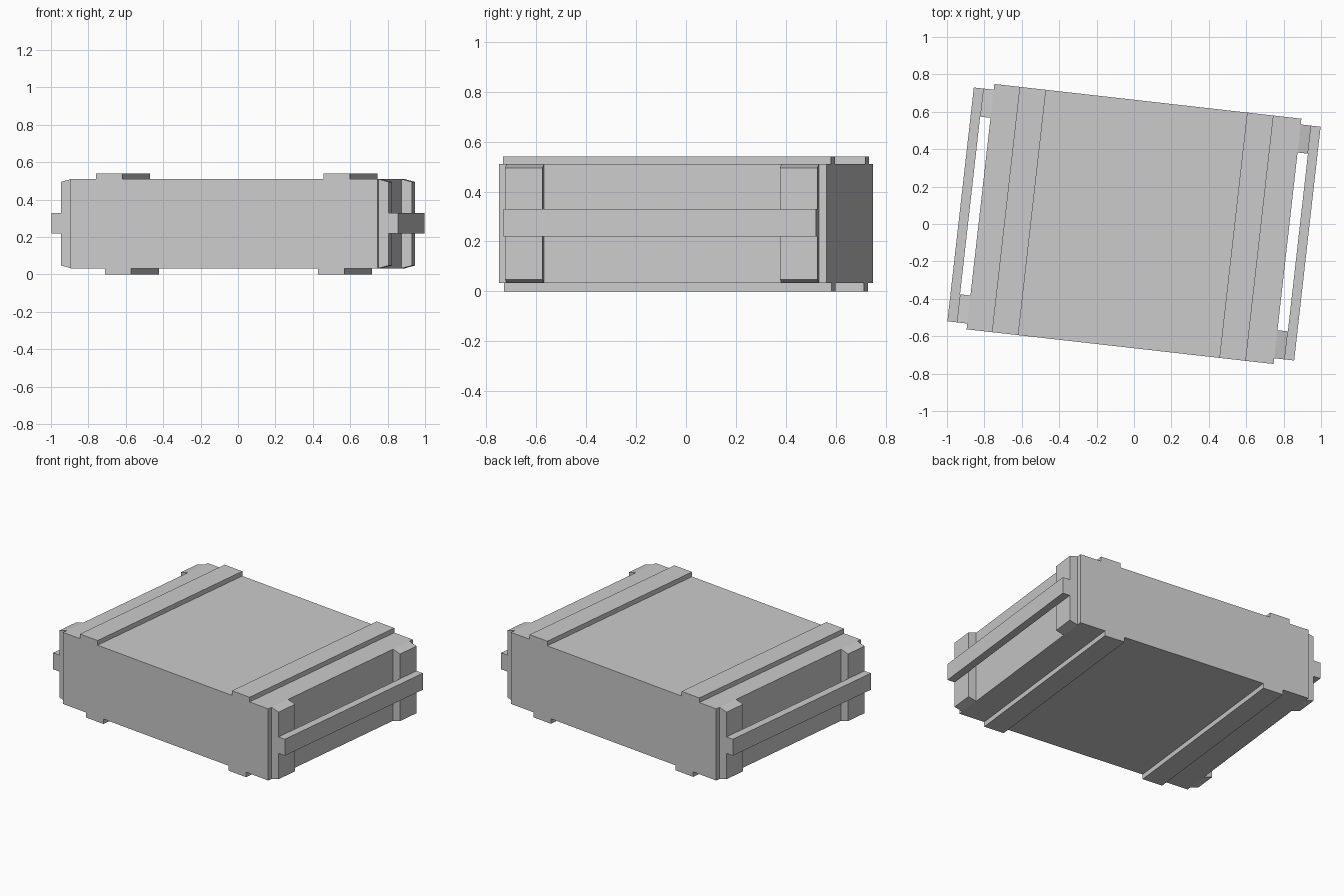
import bpy
import bmesh
import math
from mathutils import Matrix

cube = bpy.data.objects.get("Cube")
if cube:
    bpy.data.objects.remove(cube, do_unlink=True)

GREY = (0.6, 0.6, 0.6, 1)
mat = bpy.data.materials.new("plain grey")
mat.use_nodes = True
mat.diffuse_color = GREY
mat.node_tree.nodes["Principled BSDF"].inputs["Base Color"].default_value = GREY

TURN = Matrix.Rotation(math.radians(-6.45), 4, "Z")  # the crate stands slightly turned
BOTTOM, TOP = 0.033, 0.51


def block(name, x, y, z, taper=0):
    """Box between (low, high) pairs; taper lowers the height of its outer x side."""
    bm = bmesh.new()
    bmesh.ops.create_cube(bm, size=1)
    outer = 1 if sum(x) > 0 else -1
    for v in bm.verts:
        inset = taper if v.co.x * outer > 0 else 0
        up = v.co.z > 0
        v.co = (x[v.co.x > 0], y[v.co.y > 0], z[1] - inset if up else z[0] + inset)
    mesh = bpy.data.meshes.new(name)
    bm.to_mesh(mesh)
    bm.free()
    mesh.materials.append(mat)
    obj = bpy.data.objects.new(name, mesh)
    obj.matrix_world = TURN
    bpy.context.collection.objects.link(obj)
    return obj


def span(side, near, far, shift=0):
    return sorted((side * near + shift, side * far + shift))


# Crate body
block("crate_body", (-0.826, 0.826), (-0.66, 0.66), (BOTTOM, TOP))

for side, label in ((1, "left"), (-1, "right")):
    # Slats across the lid and under the floor
    block(f"lid_slat_{label}", span(side, 0.541, 0.683, -0.007), (-0.66, 0.66), (TOP, 0.541))
    block(f"floor_slat_{label}", span(side, 0.503, 0.644, 0.003), (-0.66, 0.66), (0, BOTTOM))
    # Carrying bar on each end
    block(f"handle_bar_{label}", span(side, 0.882, 0.933), (-0.629, 0.629), (0.22, 0.33))
    # Tapered cleats that hold the bar
    for end, place in ((-1, "front"), (1, "back")):
        block(f"cleat_{place}_{label}", span(side, 0.826, 0.882),
              span(end, 0.478, 0.629), (BOTTOM, TOP), taper=0.015)
